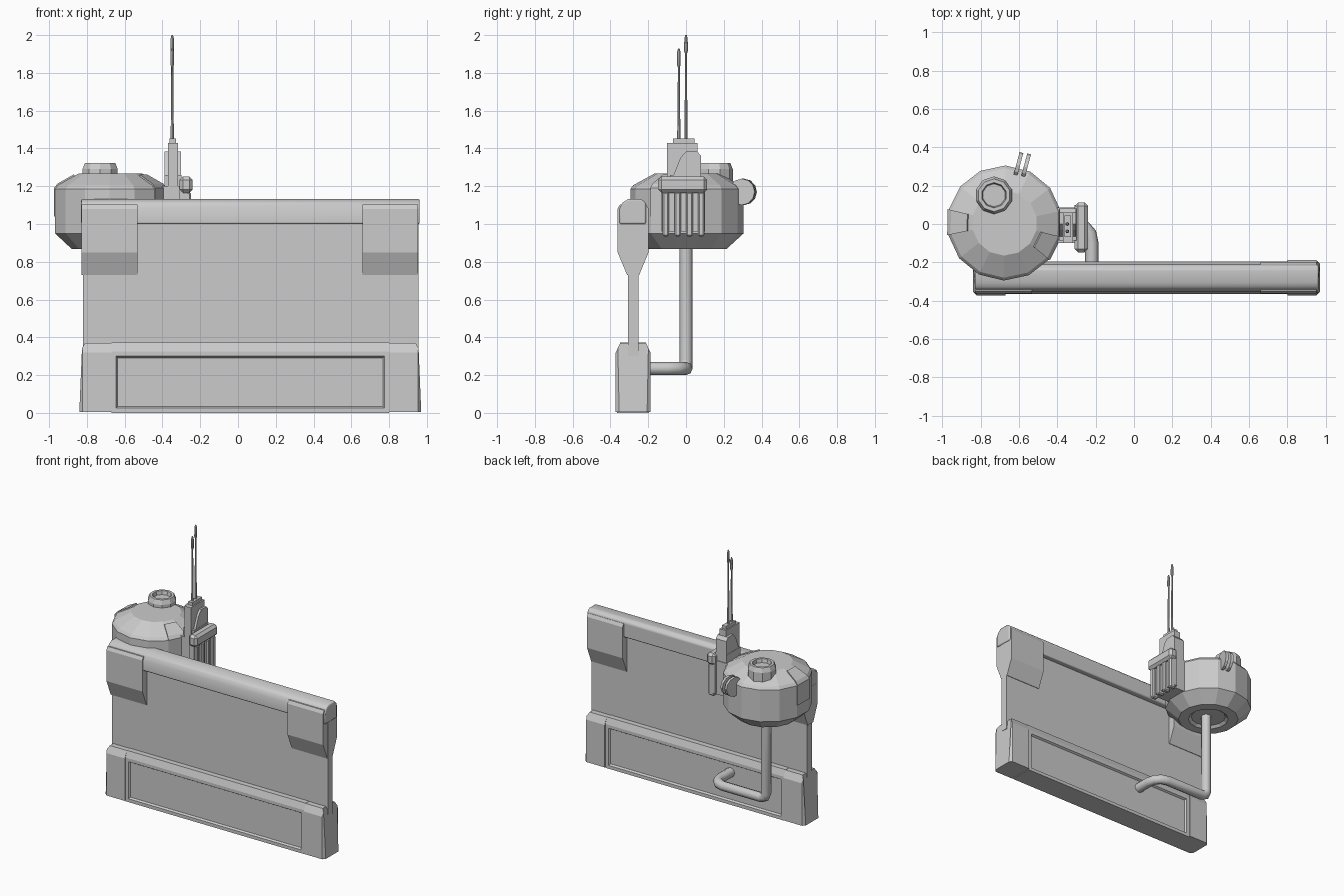
import bpy, bmesh, math
from mathutils import Matrix, Vector

cube = bpy.data.objects.get("Cube")
if cube:
    bpy.data.objects.remove(cube, do_unlink=True)

grey = bpy.data.materials.new("plain_grey")
grey.use_nodes = True
GREY = (0.6, 0.6, 0.6, 1)
grey.diffuse_color = GREY
grey.node_tree.nodes["Principled BSDF"].inputs["Base Color"].default_value = GREY


def finish(name, bm, bevel=0, segments=1, smooth=None):
    bmesh.ops.recalc_face_normals(bm, faces=bm.faces)
    mesh = bpy.data.meshes.new(name)
    bm.to_mesh(mesh)
    bm.free()
    mesh.materials.append(grey)
    ob = bpy.data.objects.new(name, mesh)
    bpy.context.collection.objects.link(ob)
    if bevel:
        mod = ob.modifiers.new("edge_bevel", 'BEVEL')
        mod.width, mod.segments = bevel, segments
    if smooth:
        bpy.ops.object.select_all(action='DESELECT')
        ob.select_set(True)
        bpy.context.view_layer.objects.active = ob
        bpy.ops.object.shade_smooth_by_angle(angle=math.radians(smooth))
    return ob


def box(name, x, y, z, bevel=0, segments=1):
    bm = bmesh.new()
    bmesh.ops.create_cube(bm, size=1)
    for v in bm.verts:
        v.co = [(r[0] + r[1]) / 2 + c * (r[1] - r[0]) for r, c in zip((x, y, z), v.co)]
    return finish(name, bm, bevel, segments)


def prism_bm(section, x0, x1):
    """Sweep a (y, z) section along x."""
    bm = bmesh.new()
    face = bm.faces.new([bm.verts.new((x0, y, z)) for y, z in section])
    out = bmesh.ops.extrude_face_region(bm, geom=[face])
    bmesh.ops.translate(bm, vec=(x1 - x0, 0, 0),
                        verts=[g for g in out["geom"] if isinstance(g, bmesh.types.BMVert)])
    bmesh.ops.recalc_face_normals(bm, faces=bm.faces)
    return bm


def revolve(name, centre, profile, sides, start=0, count=None, smooth=None):
    """Turn an (r, z) profile about a vertical axis; count limits it to a sector."""
    bm = bmesh.new()
    full = count is None
    n = sides if full else count + 1
    cols = []
    for i in range(n):
        a = math.radians(start) + math.tau * i / sides
        cols.append([bm.verts.new((centre[0] + r * math.cos(a), centre[1] + r * math.sin(a), z))
                     for r, z in profile])
    for i in range(n if full else n - 1):
        a, b = cols[i], cols[(i + 1) % n]
        for j in range(len(profile) - 1):
            bm.faces.new((a[j], b[j], b[j + 1], a[j + 1]))
        if not full:
            bm.faces.new((a[-1], b[-1], b[0], a[0]))
    if full:
        bm.faces.new([c[0] for c in cols])
        bm.faces.new([c[-1] for c in cols])
    else:
        bm.faces.new(cols[0])
        bm.faces.new(cols[-1])
    return finish(name, bm, smooth=smooth)


MID = -0.28  # y of the screen's centre plane

# Screen panel and top beam
box("screen_panel", (-0.82, 0.955), (MID - 0.028, MID + 0.028), (0.3, 1.05))
beam = [(-0.352, 1.0), (-0.352, 1.08), (-0.335, 1.115), (-0.305, 1.132),
        (-0.235, 1.132), (-0.212, 1.11), (-0.212, 1.0)]
finish("top_beam", prism_bm(beam, -0.83, 0.962), 0.008, 2, 40)

# Tapered brackets at both upper corners
half = [(0.082, 1.08), (0.082, 0.85), (0.032, 0.73)]
bracket = [(MID - 0.07, 1.103)] + [(MID - d, z) for d, z in half] \
    + [(MID + d, z) for d, z in reversed(half)] + [(MID + 0.07, 1.103)]
for name, x0, x1 in (("right_bracket", -0.828, -0.533), ("left_bracket", 0.66, 0.953)):
    finish(name, prism_bm(bracket, x0, x1))

# Base with a recessed long panel on the front and back
base = [(MID - 0.085, 0), (MID - 0.085, 0.325), (MID - 0.068, 0.372),
        (MID + 0.068, 0.372), (MID + 0.085, 0.325), (MID + 0.085, 0)]
bm = prism_bm(base, -0.67, 0.8)
sides = [f for f in bm.faces if abs(f.normal.y) > 0.99]
bmesh.ops.inset_individual(bm, faces=sides, thickness=0.035)
bmesh.ops.inset_individual(bm, faces=sides, thickness=0.012, depth=-0.014)
finish("base_body", bm)

# Base end blocks with a sloping top
for name, x0, x1, outer in (("base_right_end", -0.84, -0.67, -1), ("base_left_end", 0.8, 0.97, 1)):
    end = [(MID - 0.092, 0.005), (MID - 0.092, 0.32), (MID - 0.068, 0.37),
           (MID + 0.068, 0.37), (MID + 0.092, 0.32), (MID + 0.092, 0.005)]
    bm = prism_bm(end, x0, x1)
    rim = max if outer > 0 else min
    edge_x = rim(x0, x1)
    for v in bm.verts:
        if abs(v.co.x - edge_x) < 0.001 and v.co.z > 0.35:
            v.co.x -= outer * 0.03
    corners = [e for e in bm.edges if all(abs(v.co.x - edge_x) < 0.001 for v in e.verts)
               and abs(e.verts[0].co.z - e.verts[1].co.z) > 0.2]
    bmesh.ops.bevel(bm, geom=corners, offset=0.018, segments=1, affect='EDGES')
    finish(name, bm)

# Faceted drum with raised plates and a sunken underside
DRUM = (-0.675, 0.005)
revolve("drum", DRUM, [(0.12, 0.885), (0.14, 0.868), (0.21, 0.868), (0.3, 0.95), (0.3, 1.185),
                       (0.285, 1.205), (0.17, 1.268)], 14, 12)
plate = [(0.27, 1.04), (0.306, 1.04), (0.306, 1.19), (0.288, 1.213), (0.2, 1.262), (0.17, 1.22)]
for name, start in (("drum_front_plate", -39.4), ("drum_side_plate", 166.3)):
    revolve(name, DRUM, plate, 14, start, 1)

# Hatch ring on the drum's roof
revolve("roof_hatch", (-0.73, 0.15), [(0.098, 1.18), (0.098, 1.29), (0.085, 1.322), (0.066, 1.322),
                                      (0.06, 1.295)], 10, 18)

# Paired round fins on the back of the drum
for i, (x, y) in enumerate(((-0.605, 0.305), (-0.565, 0.298))):
    bm = bmesh.new()
    bmesh.ops.create_cone(bm, cap_ends=True, segments=12, radius1=0.07, radius2=0.07, depth=0.02)
    turn = Matrix.Rotation(math.radians(-15), 4, 'Z') @ Matrix.Rotation(math.pi / 2, 4, 'Y')
    bmesh.ops.transform(bm, matrix=Matrix.Translation((x, y, 1.17)) @ turn, verts=bm.verts)
    finish(f"back_fin_{i + 1}", bm)

# Ribbed box on the drum's side
box("box_back", (-0.41, -0.295), (-0.1, 0.085), (0.95, 1.2))
box("box_core", (-0.31, -0.27), (-0.13, 0.1), (0.96, 1.18))
box("box_cap", (-0.31, -0.24), (-0.148, 0.112), (1.165, 1.252), 0.018)
for i in range(4):
    y = -0.125 + i * 0.063
    box(f"box_rib_{i + 1}", (-0.3, -0.25), (y, y + 0.035), (0.935, 1.17), 0.008)

# Antenna mount with a side wedge
box("mount_foot", (-0.39, -0.3), (-0.085, 0.08), (1.15, 1.26))
box("mount_body", (-0.37, -0.318), (-0.1, 0.06), (1.2, 1.43))
box("mount_top", (-0.362, -0.328), (-0.068, 0.045), (1.42, 1.453))
wedge = [(-0.07, 1.25), (0.08, 1.25), (0.08, 1.36), (0.06, 1.383), (0.0, 1.383), (-0.03, 1.35)]
finish("mount_wedge", prism_bm(wedge, -0.388, -0.302))

# Two thin antennas with thicker tips
for name, y, top in (("short_antenna", -0.038, 1.93), ("tall_antenna", 0.0, 2.0)):
    revolve(name, (-0.348, y), [(0.009, 1.44), (0.007, 1.6), (0.005, top - 0.1), (0.01, top - 0.085),
                                (0.009, top - 0.02), (0.004, top)], 8, smooth=40)

# Bent pipe from the drum to the base
path = [(-0.66, 0, 0.9), (-0.66, 0, 0.275), (-0.65, 0, 0.248), (-0.62, 0, 0.235), (-0.31, 0, 0.235),
        (-0.26, -0.015, 0.235), (-0.23, -0.05, 0.235), (-0.22, -0.1, 0.235), (-0.22, -0.21, 0.235)]
curve = bpy.data.curves.new("pipe", 'CURVE')
curve.dimensions = '3D'
curve.bevel_depth = 0.035
curve.bevel_resolution = 2
curve.use_fill_caps = True
spline = curve.splines.new('POLY')
spline.points.add(len(path) - 1)
for p, co in zip(spline.points, path):
    p.co = (*co, 1)
curve.materials.append(grey)
pipe = bpy.data.objects.new("pipe", curve)
bpy.context.collection.objects.link(pipe)
bpy.ops.object.select_all(action='DESELECT')
pipe.select_set(True)
bpy.context.view_layer.objects.active = pipe
bpy.ops.object.convert(target='MESH')
